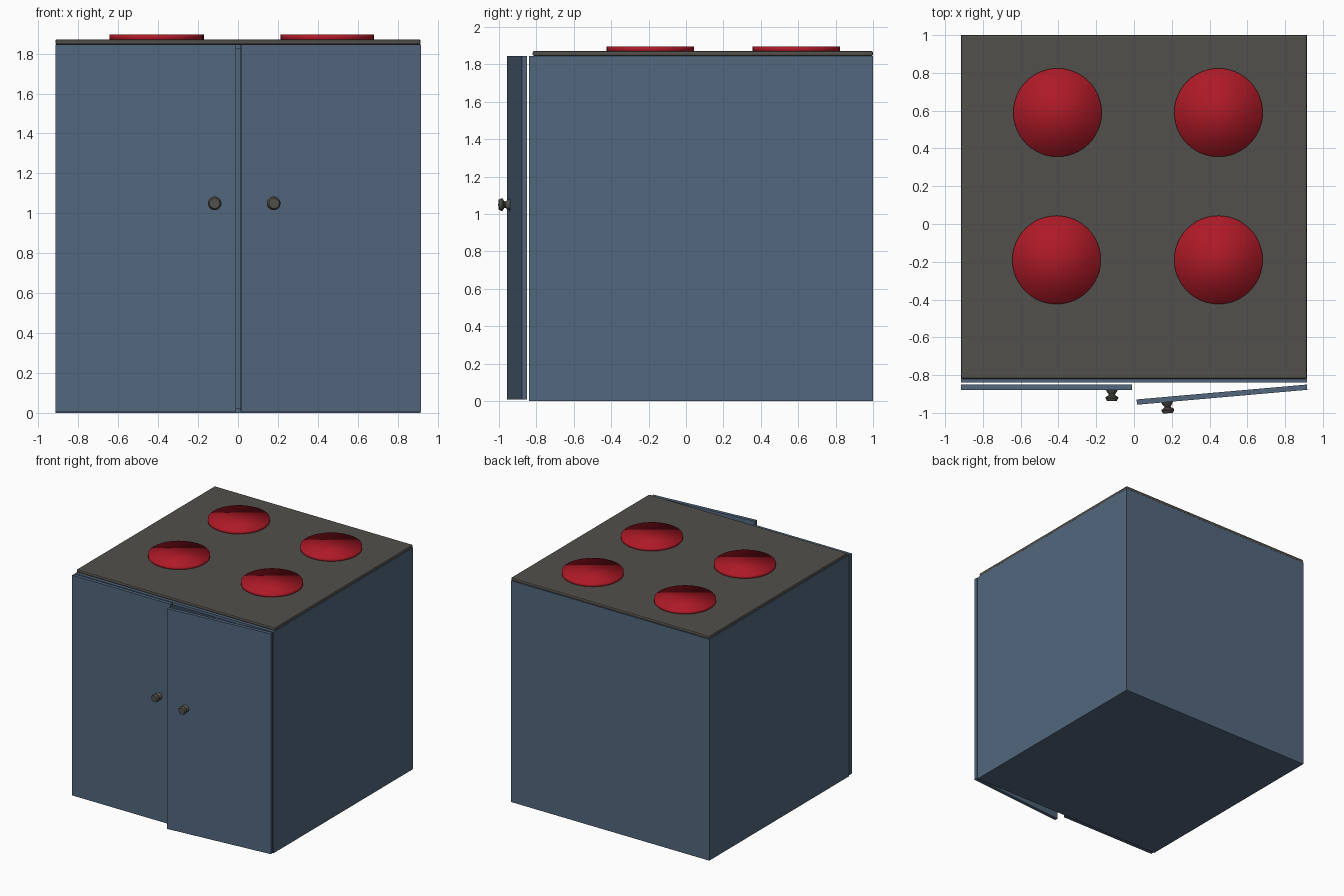
import bpy, bmesh
from math import cos, sin, pi, radians
from mathutils import Matrix

if "Cube" in bpy.data.objects:
    bpy.data.objects.remove(bpy.data.objects["Cube"])


def material(name, rgb):
    m = bpy.data.materials.new(name)
    m.diffuse_color = (*rgb, 1)
    m.use_nodes = True
    m.node_tree.nodes["Principled BSDF"].inputs["Base Color"].default_value = m.diffuse_color
    return m


blue = material("blue_paint", (0.085, 0.135, 0.205))
dark = material("dark_grey", (0.085, 0.08, 0.07))
red = material("red_glow", (0.42, 0.01, 0.02))


def finish(name, bm, mat, smooth=False):
    bmesh.ops.recalc_face_normals(bm, faces=bm.faces)
    me = bpy.data.meshes.new(name)
    for f in bm.faces:
        f.smooth = smooth
    bm.to_mesh(me)
    bm.free()
    ob = bpy.data.objects.new(name, me)
    bpy.context.collection.objects.link(ob)
    me.materials.append(mat)
    return ob


def box(name, lo, hi, mat):
    bm = bmesh.new()
    bmesh.ops.create_cube(bm, size=1)
    for v in bm.verts:
        for i in range(3):
            v.co[i] = lo[i] if v.co[i] < 0 else hi[i]
    return finish(name, bm, mat)


W, FRONT, BACK, H = 0.915, -0.84, 1.0, 1.845

# Cabinet: box with an inset front pushed inwards to form a hollow
cabinet = box("cabinet", (-W, FRONT, 0), (W, BACK, H), blue)
bm = bmesh.new()
bm.from_mesh(cabinet.data)
bm.faces.ensure_lookup_table()
face = min(bm.faces, key=lambda f: f.calc_center_median().y)
bmesh.ops.inset_region(bm, faces=[face], thickness=0.03)
new = bmesh.ops.extrude_discrete_faces(bm, faces=[face])["faces"]
bmesh.ops.translate(bm, verts=new[0].verts, vec=(0, 1.81, 0))
bm.to_mesh(cabinet.data)
bm.free()

# Cooktop slab with softened edges
top = box("cooktop", (-W, -0.82, H), (W, BACK, 1.872), dark)
bev = top.modifiers.new("edge", 'BEVEL')
bev.width, bev.segments = 0.009, 2

# Burners: low smooth-shaded discs
for i, (x, y) in enumerate([(-0.405, 0.59), (0.447, 0.59), (-0.41, -0.19), (0.447, -0.19)]):
    bm = bmesh.new()
    bmesh.ops.create_cone(bm, cap_ends=True, segments=48, radius1=0.234, radius2=0.234,
                          depth=0.03, matrix=Matrix.Translation((x, y, 1.88)))
    finish(f"burner_{i + 1}", bm, red, True)


def knob(name, x, y):
    # Spool-shaped knob turned around the y axis
    profile = [(0.031, 0), (0.026, 0.011), (0.017, 0.023), (0.018, 0.029),
               (0.033, 0.038), (0.034, 0.044), (0.026, 0.059)]
    n = 28
    bm = bmesh.new()
    rings = [[bm.verts.new((x + r * cos(2 * pi * k / n), y - d, 1.05 + r * sin(2 * pi * k / n)))
              for k in range(n)] for r, d in profile]
    for a, b in zip(rings, rings[1:]):
        for k in range(n):
            bm.faces.new((a[k], a[(k + 1) % n], b[(k + 1) % n], b[k]))
    bm.faces.new(rings[0])
    bm.faces.new(rings[-1])
    ob = finish(name, bm, dark)
    bpy.context.view_layer.objects.active = ob
    ob.select_set(True)
    bpy.ops.object.shade_smooth_by_angle(angle=radians(35))
    ob.select_set(False)
    return ob


# Doors with knobs; the right one stands slightly ajar on its hinge
for side, s, reach, ajar in (("left", -1, 0.798, 0), ("right", 1, 0.745, 5)):
    xs = sorted((s * W, s * 0.01))
    parts = [box(f"{side}_door", (xs[0], -0.878, 0.008), (xs[1], -0.85, H), blue),
             knob(f"{side}_knob", s * (W - reach), -0.878)]
    hinge = Matrix.Translation((s * W, -0.848, 0))
    for p in parts:
        p.data.transform(hinge @ Matrix.Rotation(radians(ajar), 4, 'Z') @ hinge.inverted())
